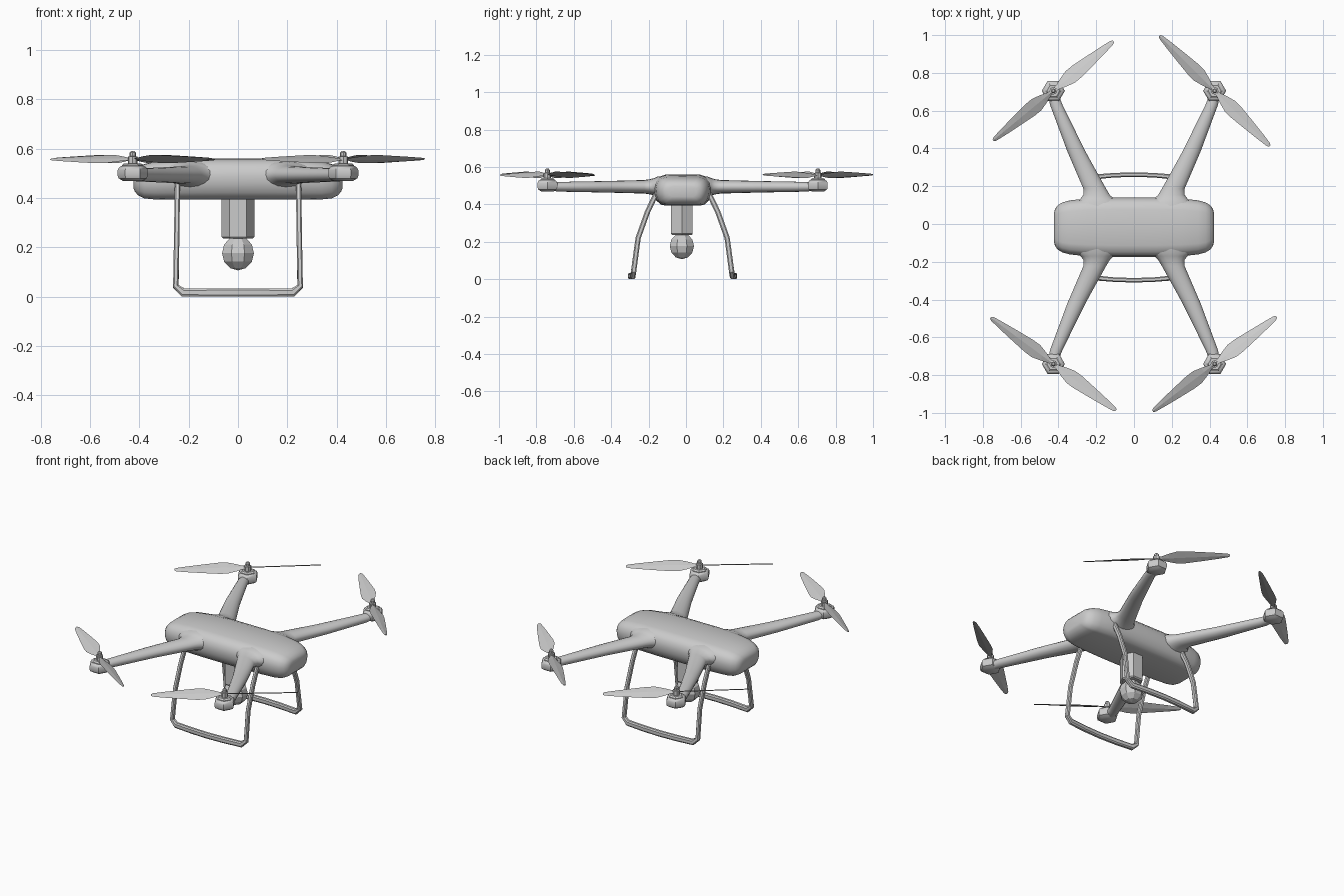
import bpy, bmesh
from math import sin, cos, pi, radians
from mathutils import Vector

if "Cube" in bpy.data.objects:
    bpy.data.objects.remove(bpy.data.objects["Cube"])

CY = -0.018  # the drone's symmetry plane front to back


def loft(name, rings, smooth=None):
    """Skin a list of equal-length point rings and cap both ends."""
    bm = bmesh.new()
    loops = [[bm.verts.new(p) for p in r] for r in rings]
    n = len(loops[0])
    for a, b in zip(loops, loops[1:]):
        for i in range(n):
            j = (i + 1) % n
            bm.faces.new((a[i], a[j], b[j], b[i]))
    bm.faces.new(loops[0][::-1])
    bm.faces.new(loops[-1])
    bmesh.ops.recalc_face_normals(bm, faces=bm.faces)
    me = bpy.data.meshes.new(name)
    bm.to_mesh(me)
    bm.free()
    ob = bpy.data.objects.new(name, me)
    bpy.context.collection.objects.link(ob)
    if smooth:
        bpy.ops.object.select_all(action='DESELECT')
        ob.select_set(True)
        bpy.context.view_layer.objects.active = ob
        bpy.ops.object.shade_smooth_by_angle(angle=radians(smooth))
    return ob


def turned(name, x, y, profile, sides=6, smooth=None):
    """Upright turned part from (radius, z) pairs."""
    return loft(name, [[(x + r * cos(2 * pi * i / sides), y + r * sin(2 * pi * i / sides), z)
                        for i in range(sides)] for r, z in profile], smooth)


# Body: rounded hull lofted along x; stations are x, half width, bottom z, top z
half = [(0.0, 1.0), (0.6, 0.99), (0.82, 0.92), (0.95, 0.78), (1.0, 0.58),
        (0.98, 0.38), (0.9, 0.17), (0.74, 0.03), (0.6, 0.0), (0.0, 0.0)]
section = half + [(-y, z) for y, z in half[-2:0:-1]]
side = [(0.0, 0.158, 0.394, 0.560), (0.12, 0.158, 0.394, 0.560), (0.25, 0.153, 0.394, 0.557),
        (0.34, 0.143, 0.395, 0.548), (0.38, 0.132, 0.399, 0.538), (0.405, 0.116, 0.411, 0.525),
        (0.418, 0.098, 0.426, 0.511), (0.424, 0.075, 0.440, 0.497)]
stations = [(-x, w, b, t) for x, w, b, t in side[:0:-1]] + side
loft("body", [[(x, CY + y * w, b + z * (t - b)) for y, z in section]
              for x, w, b, t in stations], 50)

# Arms: y offset, centre x, half width, half height; the root flares into the body
arm = [(0.09, 0.190, 0.135, 0.058), (0.135, 0.193, 0.112, 0.054), (0.152, 0.195, 0.088, 0.047),
       (0.172, 0.198, 0.070, 0.041), (0.205, 0.208, 0.060, 0.036), (0.40, 0.304, 0.048, 0.031),
       (0.65, 0.412, 0.033, 0.026), (0.70, 0.426, 0.028, 0.022)]
blade = [(0.0, 0.010), (0.03, 0.013), (0.07, 0.027), (0.115, 0.039), (0.16, 0.039),
         (0.25, 0.030), (0.34, 0.020), (0.40, 0.012), (0.412, 0.006)]
HUB = 0.723
props = {(-1, 1): 39.5, (1, 1): 135, (-1, -1): 143.5, (1, -1): 37.3}

for (sx, sy), angle in props.items():
    label = ("front" if sy < 0 else "back") + ("_left" if sx < 0 else "_right")
    loft(label + "_arm", [[(sx * (cx + w * cos(2 * pi * i / 16)), CY + sy * y,
                            0.494 + h * sin(2 * pi * i / 16)) for i in range(16)]
                          for y, cx, w, h in arm], 50)
    hx, hy = sx * 0.427, CY + sy * HUB
    # Motor pod, collar and shaft
    turned(label + "_motor", hx, hy, [(0.040, 0.470), (0.057, 0.480), (0.061, 0.490),
                                      (0.061, 0.514), (0.054, 0.526), (0.046, 0.530)], 6, 35)
    turned(label + "_collar", hx, hy, [(0.044, 0.526), (0.044, 0.534), (0.034, 0.541)])
    turned(label + "_shaft", hx, hy, [(0.020, 0.535), (0.020, 0.568), (0.013, 0.570),
                                      (0.013, 0.584), (0.007, 0.591)], 8)
    # Two pitched propeller blades per motor
    for k in range(2):
        a = radians(angle + 180 * k)
        u, v = Vector((cos(a), sin(a), 0)), Vector((-sin(a), cos(a), -0.42))
        hub = Vector((hx, hy, 0.558))
        rings = []
        for d, w in blade:
            c = hub + u * d
            t = Vector((0, 0, 0.003))
            rings.append([c - v * w, c - t, c + v * w, c + t])
        loft(f"{label}_blade_{k + 1}", rings)

# Landing gear: one swept frame at the front and one at the back
leg = [((0.245, 0.135, 0.47), 0.011, 0.014), ((0.247, 0.188, 0.36), 0.011, 0.014),
       ((0.249, 0.238, 0.22), 0.011, 0.014), ((0.252, 0.262, 0.042), 0.012, 0.014),
       ((0.222, 0.266, 0.017), 0.017, 0.013), ((0.11, 0.276, 0.017), 0.017, 0.012)]
path = leg + [((0, 0.280, 0.017), 0.017, 0.012)] + \
    [((-p[0], p[1], p[2]), b, a) for p, b, a in leg[::-1]]
outline = [(1, 0.55), (0.55, 1), (-0.55, 1), (-1, 0.55), (-1, -0.55), (-0.55, -1), (0.55, -1), (1, -0.55)]
for sy, label in ((-1, "front"), (1, "back")):
    pts = [Vector((p[0], CY + sy * p[1], p[2])) for p, _, _ in path]
    rings = []
    for i, (p, (_, wb, wa)) in enumerate(zip(pts, path)):
        t = Vector()
        if i:
            t += (p - pts[i - 1]).normalized()
        if i < len(pts) - 1:
            t += (pts[i + 1] - p).normalized()
        t.normalize()
        b = t.cross(Vector((0, 1, 0))).normalized()
        a = b.cross(t)
        rings.append([p + b * wb * m + a * wa * n for m, n in outline])
    loft(label + "_landing_frame", rings, 30)

# Camera: hexagonal mount with a faceted ball
turned("camera_mount", 0, -0.022, [(0.060, 0.236), (0.067, 0.243), (0.067, 0.41)])
bpy.ops.mesh.primitive_uv_sphere_add(segments=8, ring_count=6, radius=0.07,
                                     location=(0, -0.022, 0.177), rotation=(0, 0, pi / 8))
bpy.context.object.name = "camera_ball"
